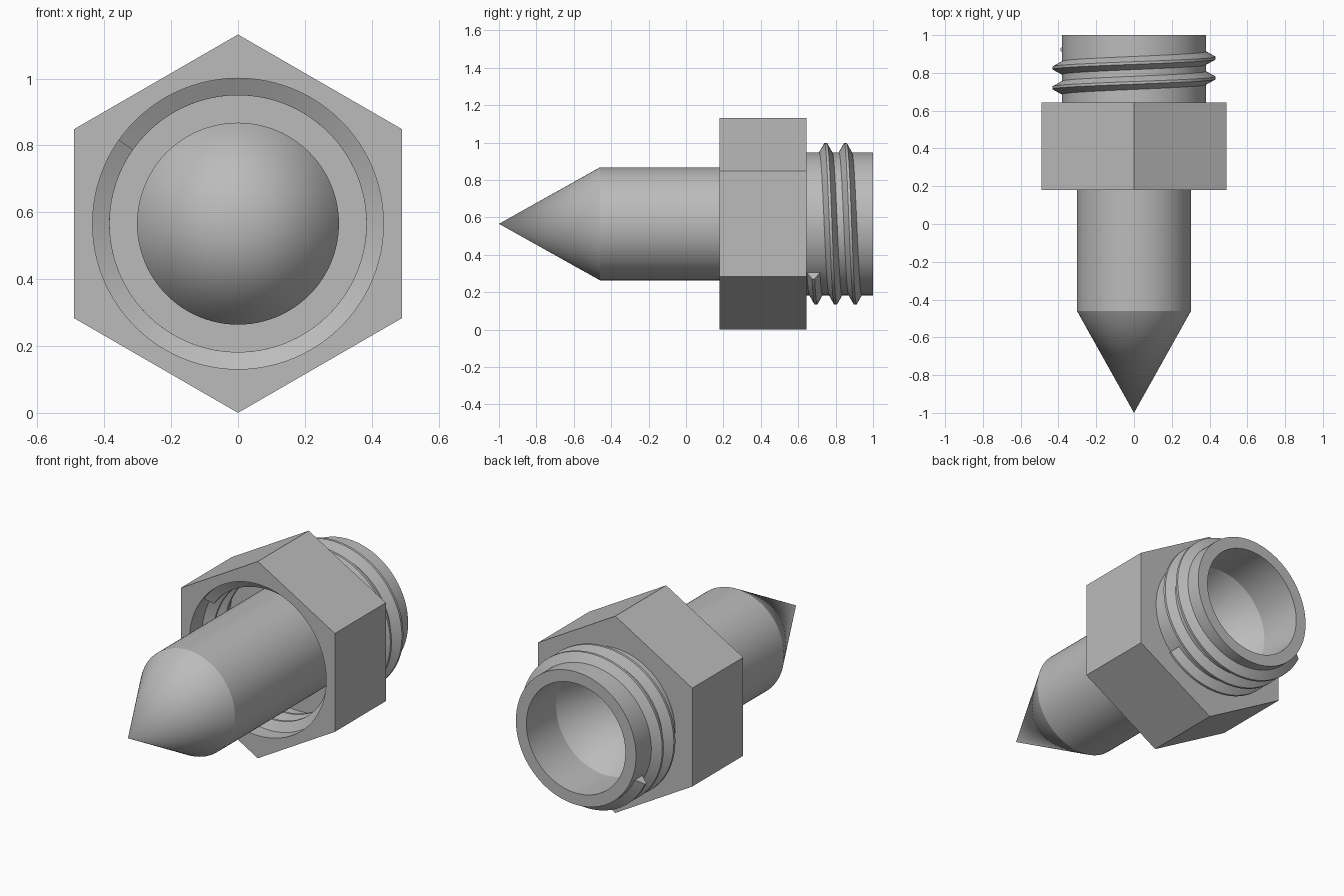
import bpy
import bmesh
from math import cos, sin, radians, pi, tau

if "Cube" in bpy.data.objects:
    bpy.data.objects.remove(bpy.data.objects["Cube"], do_unlink=True)

SEGMENTS = 96
CENTRE_Z = 0.566
APOTHEM = 0.49
HEX = "hex"          # profile radius that follows the hexagon
PITCH = 0.105

grey = bpy.data.materials.new("plain grey")
grey.use_nodes = True
colour = (0.50, 0.50, 0.50, 1)
grey.diffuse_color = colour
grey.node_tree.nodes["Principled BSDF"].inputs["Base Color"].default_value = colour


def point(radius, angle, y):
    """Position around the long axis of the model."""
    if radius == HEX:
        offset = (angle + pi / 6) % (pi / 3) - pi / 6
        radius = APOTHEM / cos(offset)
    return (radius * cos(angle), y, CENTRE_Z + radius * sin(angle))


def finish(bm, name):
    mesh = bpy.data.meshes.new(name)
    bm.to_mesh(mesh)
    bm.free()
    mesh.materials.append(grey)
    obj = bpy.data.objects.new(name, mesh)
    bpy.context.collection.objects.link(obj)
    bpy.ops.object.select_all(action="DESELECT")
    obj.select_set(True)
    bpy.context.view_layer.objects.active = obj
    bpy.ops.object.shade_smooth_by_angle(angle=radians(25))
    return obj


def lathe(name, profile):
    """Turn (radius, y) points about the long axis."""
    bm = bmesh.new()
    rings = []
    for radius, y in profile:
        if radius == 0:
            rings.append([bm.verts.new(point(0, 0, y))] * SEGMENTS)
        else:
            rings.append([bm.verts.new(point(radius, tau * i / SEGMENTS, y))
                          for i in range(SEGMENTS)])
    for a, b in zip(rings, rings[1:]):
        for i in range(SEGMENTS):
            j = (i + 1) % SEGMENTS
            corners = list(dict.fromkeys((a[i], b[i], b[j], a[j])))
            bm.faces.new(corners)
    return finish(bm, name)


def thread(name, root, crest, start_y, start_angle, turns):
    """Sweep a tapered ridge along a helix, with flat ends."""
    bm = bmesh.new()
    section = [(root, -0.036), (crest, -0.007), (crest, 0.007), (root, 0.036)]
    steps = int(turns * SEGMENTS)
    rings = []
    for s in range(steps + 1):
        t = turns * s / steps
        angle = radians(start_angle) - tau * t
        rings.append([bm.verts.new(point(r, angle, start_y + PITCH * t + dy))
                      for r, dy in section])
    for a, b in zip(rings, rings[1:]):
        for i in range(4):
            j = (i + 1) % 4
            bm.faces.new((a[i], a[j], b[j], b[i]))
    bm.faces.new(rings[0])
    bm.faces.new(rings[-1])
    bmesh.ops.recalc_face_normals(bm, faces=bm.faces)
    return finish(bm, name)


# Pointed pin that runs down into the socket
lathe("spike", [(0, -1), (0.302, -0.46), (0.302, 0.55)])

# Hexagonal collar with an open socket around the pin
lathe("hex_collar", [(0.302, 0.55), (0.435, 0.55), (0.435, 0.18),
                     (HEX, 0.18), (HEX, 0.643), (0.382, 0.643)])

# Hollow neck with a conical bottom
lathe("neck", [(0.382, 0.643), (0.382, 1), (0.315, 1),
               (0.315, 0.73), (0, 0.19)])

# Matching threads on the neck and in the socket
thread("outer_thread", 0.380, 0.432, 0.681, -43, 2.31)
thread("inner_thread", 0.437, 0.384, 0.235, 145, 2.31)
